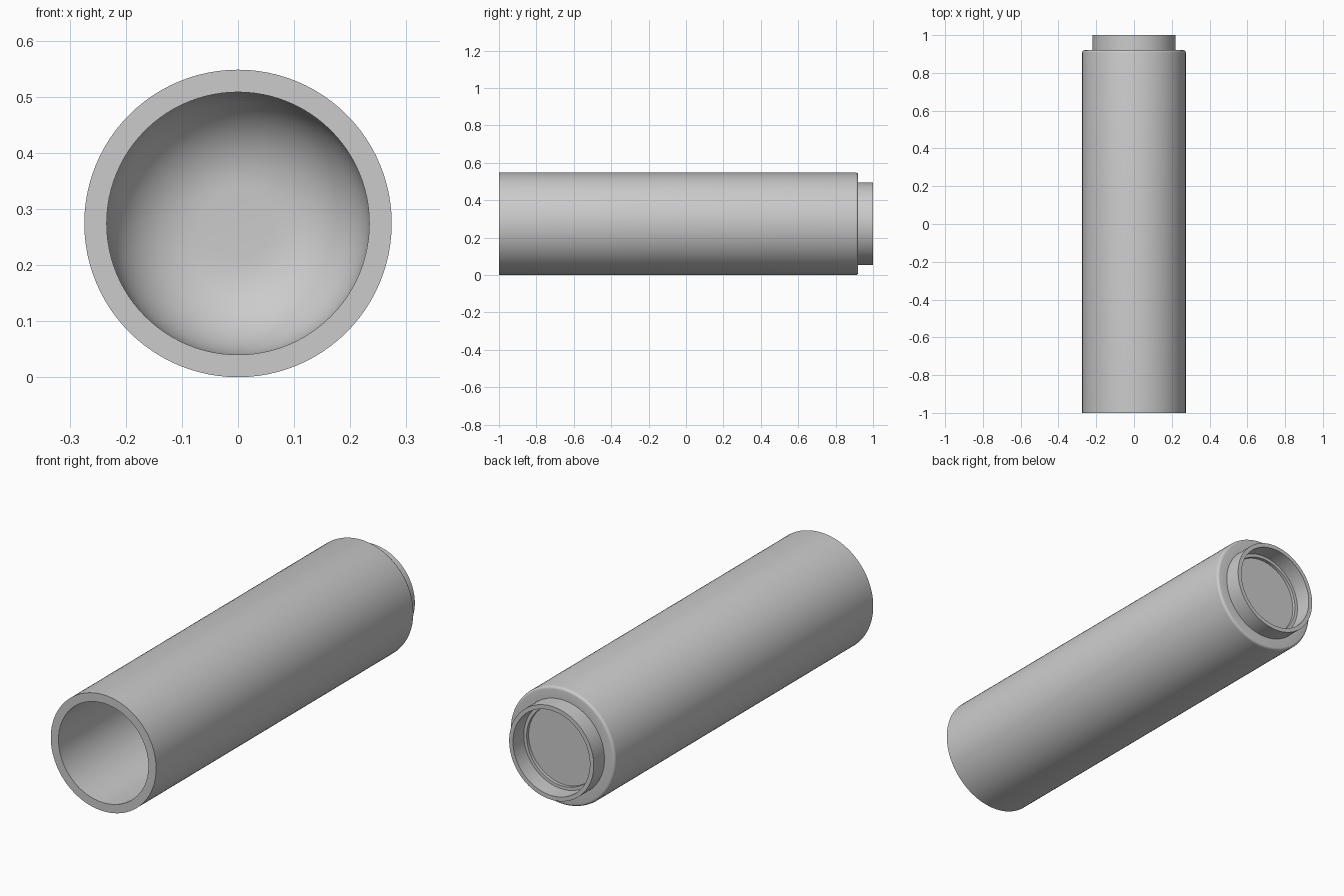
import bpy, bmesh, math
from mathutils import Vector, Matrix

cube = bpy.data.objects.get("Cube")
if cube:
    bpy.data.objects.remove(cube, do_unlink=True)

RADIUS = 0.274
BORE = 0.234
SEGMENTS = 96

grey = bpy.data.materials.new("plain grey")
grey.use_nodes = True
color = (0.6, 0.6, 0.6, 1)
grey.diffuse_color = color
grey.node_tree.nodes["Principled BSDF"].inputs["Base Color"].default_value = color


def arc(r, y, size, steps):
    """Quarter round from the wall (r, y - size) to the end face (r - size, y)."""
    pts = []
    for i in range(steps + 1):
        a = math.pi / 2 * i / steps
        pts.append((r - size + size * math.cos(a), y - size + size * math.sin(a)))
    return pts


def lathe(name, profile):
    """Revolve (radius, y) points around the long axis."""
    bm = bmesh.new()
    verts = [bm.verts.new((r, y, 0)) for r, y in profile]
    edges = [bm.edges.new(pair) for pair in zip(verts, verts[1:])]
    bmesh.ops.spin(bm, geom=verts + edges, cent=(0, 0, 0), axis=(0, 1, 0),
                   angle=math.tau, steps=SEGMENTS, use_duplicate=False)
    bmesh.ops.remove_doubles(bm, verts=bm.verts, dist=0.0001)
    bmesh.ops.recalc_face_normals(bm, faces=bm.faces)
    bmesh.ops.transform(bm, matrix=Matrix.Translation(Vector((0, 0, RADIUS))), verts=bm.verts)
    mesh = bpy.data.meshes.new(name)
    bm.to_mesh(mesh)
    bm.free()
    mesh.materials.append(grey)
    obj = bpy.data.objects.new(name, mesh)
    bpy.context.collection.objects.link(obj)
    bpy.ops.object.select_all(action="DESELECT")
    obj.select_set(True)
    bpy.context.view_layer.objects.active = obj
    bpy.ops.object.shade_smooth_by_angle(angle=math.radians(30))
    return obj


# Closed bore with a rounded bottom
bore = [(0, 0.85)] + arc(BORE, 0.85, 0.17, 14)[::-1]
# Outer wall, from the open rim to the softened shoulder
wall = [(BORE, -1), (RADIUS, -1)] + arc(RADIUS, 0.92, 0.012, 4)
# Narrow collar with a stepped recess
collar = [(0.22, 0.92), (0.22, 1), (0.2, 1), (0.2, 0.92),
          (0.185, 0.92), (0.185, 0.905), (0, 0.905)]

lathe("tube_body", bore + wall + collar)
